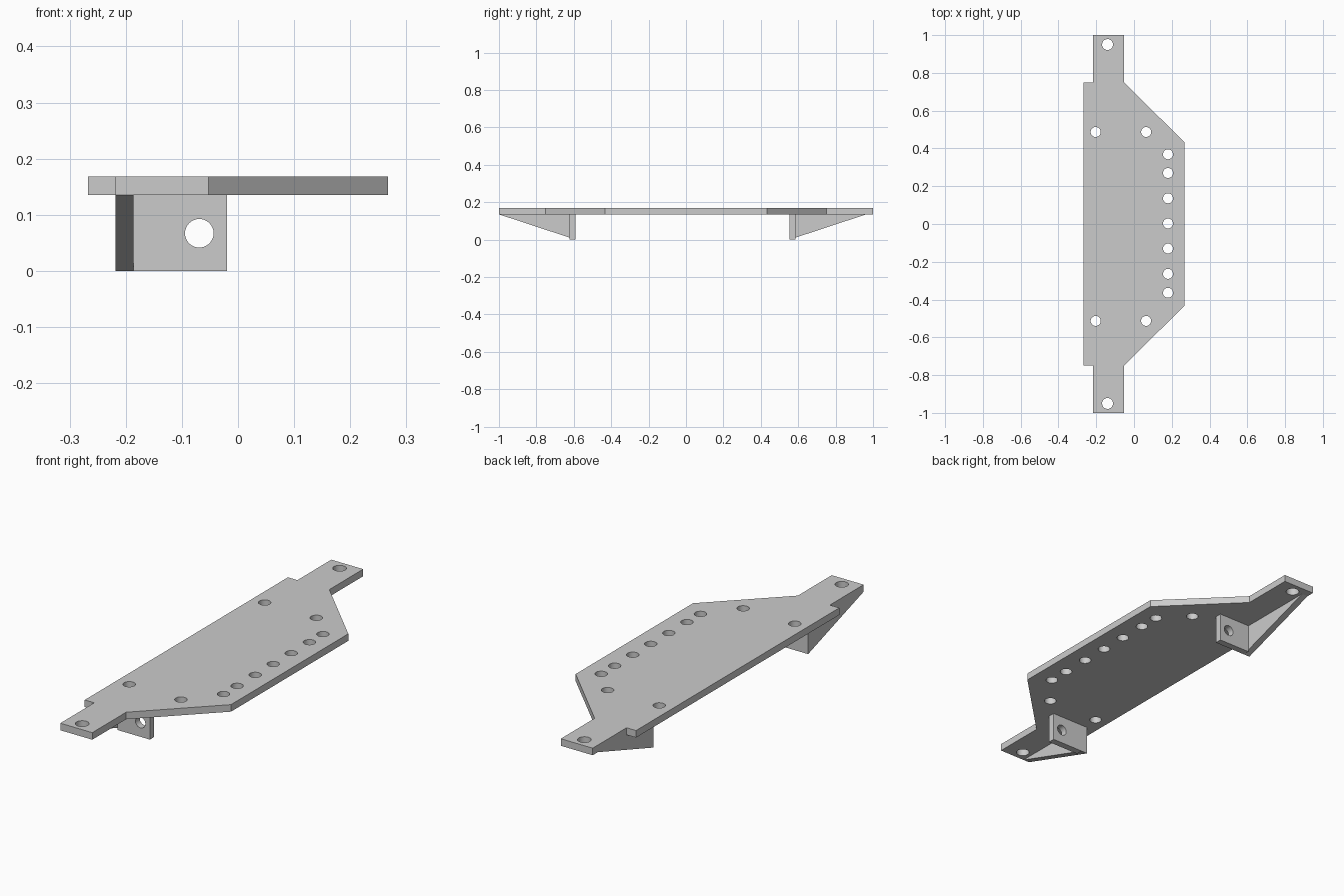
import bpy, bmesh, math
from mathutils import Matrix

cube = bpy.data.objects.get("Cube")
if cube:
    bpy.data.objects.remove(cube, do_unlink=True)

grey = bpy.data.materials.new("plain grey")
grey.use_nodes = True
colour = (0.6, 0.6, 0.6, 1)
grey.diffuse_color = colour
grey.node_tree.nodes["Principled BSDF"].inputs["Base Color"].default_value = colour

# Orientations for a profile drawn in a plane and extruded along its normal
FLAT = Matrix.Identity(4)                                              # drawn in x, y
FACING_FRONT = Matrix(((1, 0, 0, 0), (0, 0, -1, 0), (0, 1, 0, 0), (0, 0, 0, 1)))  # x, z
FACING_SIDE = Matrix(((0, 0, 1, 0), (1, 0, 0, 0), (0, 1, 0, 0), (0, 0, 0, 1)))    # y, z


def circle(x, y, r, n=32):
    return [(x + r * math.cos(math.tau * i / n), y + r * math.sin(math.tau * i / n))
            for i in range(n)]


def extrude_profile(name, outline, holes, thickness, orientation, location):
    """Fill an outline with round holes and give it thickness."""
    curve = bpy.data.curves.new(name, 'CURVE')
    curve.dimensions = '2D'
    curve.fill_mode = 'BOTH'
    curve.extrude = thickness / 2
    for loop in [outline] + [circle(*h) for h in holes]:
        spline = curve.splines.new('POLY')
        spline.points.add(len(loop) - 1)
        for point, (x, y) in zip(spline.points, loop):
            point.co = (x, y, 0, 1)
        spline.use_cyclic_u = True
    temp = bpy.data.objects.new(name + " profile", curve)
    bpy.context.collection.objects.link(temp)
    bpy.context.view_layer.update()
    evaluated = temp.evaluated_get(bpy.context.evaluated_depsgraph_get())
    mesh = bpy.data.meshes.new_from_object(evaluated)
    bpy.data.objects.remove(temp, do_unlink=True)
    bpy.data.curves.remove(curve)

    # Weld the caps to the walls and tidy the flat faces
    bm = bmesh.new()
    bm.from_mesh(mesh)
    bmesh.ops.remove_doubles(bm, verts=bm.verts, dist=0.0001)
    bmesh.ops.transform(bm, matrix=Matrix.Translation(location) @ orientation, verts=bm.verts)
    bmesh.ops.recalc_face_normals(bm, faces=bm.faces)
    bm.to_mesh(mesh)
    bm.free()
    mesh.materials.clear()
    mesh.materials.append(grey)
    obj = bpy.data.objects.new(name, mesh)
    bpy.context.collection.objects.link(obj)
    bpy.ops.object.select_all(action='DESELECT')
    obj.select_set(True)
    bpy.context.view_layer.objects.active = obj
    bpy.ops.object.shade_smooth_by_angle(angle=math.radians(30))
    return obj


# Base plate: half outline mirrored front to back, with its mounting holes
PLATE_BOTTOM, PLATE_TOP = 0.135, 0.168
half = [(0.267, 0.433), (-0.053, 0.75), (-0.053, 1), (-0.218, 1), (-0.218, 0.75), (-0.267, 0.75)]
outline = half + [(x, -y) for x, y in reversed(half)]
holes = [(-0.14, y, 0.029) for y in (0.95, -0.95)]
holes += [(x, y, 0.0265) for x in (-0.203, 0.064) for y in (0.487, -0.513)]
holes += [(0.18, y, 0.0265) for y in (0.369, 0.27, 0.136, 0.003, -0.13, -0.264, -0.364)]
extrude_profile("base_plate", outline, holes, PLATE_TOP - PLATE_BOTTOM, FLAT,
                (0, 0, (PLATE_TOP + PLATE_BOTTOM) / 2))

# Two hanging brackets, each a drilled tab braced by a triangular gusset
WALL = 0.032
LEFT, INNER, RIGHT = -0.218, -0.186, -0.02
for side, inner_y, direction in (("front", -0.59, -1), ("back", 0.553, 1)):
    tab = [(INNER, 0), (RIGHT, 0), (RIGHT, PLATE_BOTTOM), (INNER, PLATE_BOTTOM)]
    extrude_profile(side + "_tab", tab, [(-0.069, 0.067, 0.0255)], WALL, FACING_FRONT,
                    (0, inner_y + direction * WALL / 2, 0))
    gusset = [(inner_y, 0), (inner_y + direction * 0.41, PLATE_BOTTOM), (inner_y, PLATE_BOTTOM)]
    extrude_profile(side + "_gusset", gusset, [], INNER - LEFT, FACING_SIDE,
                    ((LEFT + INNER) / 2, 0, 0))
